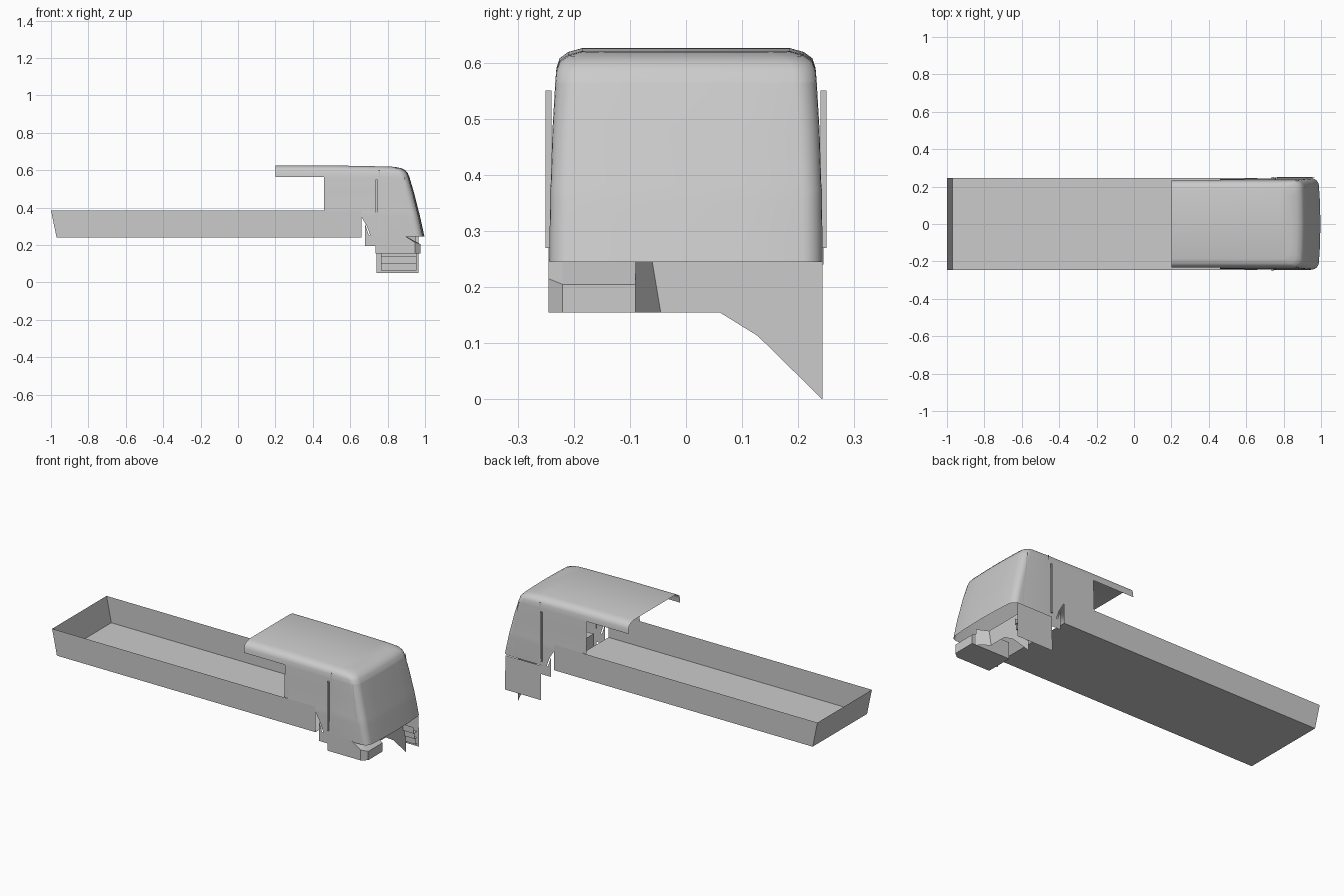
import bpy, math

if "Cube" in bpy.data.objects:
    bpy.data.objects.remove(bpy.data.objects["Cube"])


def make(name, verts, faces, smooth=False):
    me = bpy.data.meshes.new(name)
    me.from_pydata(verts, [], faces)
    me.update()
    ob = bpy.data.objects.new(name, me)
    bpy.context.collection.objects.link(ob)
    if smooth:
        bpy.context.view_layer.objects.active = ob
        for o in bpy.context.selected_objects:
            o.select_set(False)
        ob.select_set(True)
        bpy.ops.object.shade_smooth_by_angle(angle=math.radians(40))
    return ob


def box(name, lo, hi):
    v = [(x, y, z) for x in (lo[0], hi[0]) for y in (lo[1], hi[1]) for z in (lo[2], hi[2])]
    f = [(0, 1, 3, 2), (4, 6, 7, 5), (0, 4, 5, 1), (2, 3, 7, 6), (0, 2, 6, 4), (1, 5, 7, 3)]
    return make(name, v, f)


def prism(name, profile, y0, y1):
    # x-z outline extruded along y
    n = len(profile)
    v = [(x, y, z) for y in (y0, y1) for x, z in profile]
    f = [tuple(range(n)), tuple(reversed(range(n, 2 * n)))]
    f += [(i, i + n, (i + 1) % n + n, (i + 1) % n) for i in range(n)]
    return make(name, v, f)


def section(z, xb, xf, w, r, slope=0):
    # U-shaped plan outline with rounded front corners
    half = [(xb, -w), (max(xb, 0.5), -w), (0.76, -w)]
    for i in range(7):
        a = math.radians(-90 + 15 * i)
        half.append((xf - r + r * math.cos(a), -w + r + r * math.sin(a)))
    half += [(xf, -w * 0.5), (xf, 0)]
    pts = half + [(x, -y) for x, y in half[-2::-1]]
    out = []
    for x, y in pts:
        bow = 0.012 * (y / w) ** 2 * max(0, (x - 0.7) / 0.3)
        drop = slope * max(0, (x - 0.4) / 0.5) ** 2
        out.append((x - bow, y, z - drop))
    return out


def loft(name, sections, cap=False):
    n = len(sections[0])
    v = [p for s in sections for p in s]
    f = []
    for k in range(len(sections) - 1):
        for i in range(n - 1):
            a = k * n + i
            f.append((a, a + 1, a + n + 1, a + n))
    if cap:
        b = (len(sections) - 1) * n
        for i in range(n // 2):
            q = [b + i, b + i + 1, b + n - 2 - i, b + n - 1 - i]
            f.append(tuple(dict.fromkeys(q)))
    return make(name, v, f, True)


# open cargo tray with a sloping tail
T = 0.245
tray = [(-1, -T, .385), (-1, T, .385), (-.97, -T, .24), (-.97, T, .24),
        (.66, -T, .24), (.66, T, .24), (.66, -T, .385), (.66, T, .385)]
make("cargo_tray", tray, [(0, 1, 3, 2), (2, 3, 5, 4), (0, 2, 4, 6), (1, 7, 5, 3)])

# cab walls and windscreen, rear edge follows the wheel arch
loft("cab_shell", [section(*s) for s in [
    (.245, .71, .997, .243, .035), (.30, .69, .985, .243, .035),
    (.35, .66, .974, .242, .035), (.375, .60, .968, .242, .035),
    (.385, .46, .965, .241, .035), (.48, .46, .941, .238, .037),
    (.565, .46, .916, .233, .04)]])

# roof with rear overhang
loft("roof", [section(*s) for s in [
    (.565, .2, .916, .233, .04), (.590, .2, .907, .231, .04, .004),
    (.608, .2, .894, .225, .042, .008), (.619, .2, .872, .21, .045, .009),
    (.626, .2, .835, .185, .05, .010)]], True)

# door seams and pillars on both sides
for s, side in ((-1, "right"), (1, "left")):
    def strip(name, a, b, t, w0=.243):
        (x0, z0), (x1, z1) = a, b
        y0 = s * (w0 + .002)
        y1 = s * .236
        v = [(x0, y0, z0), (x0 + t, y0, z0), (x1 + t, y1, z1), (x1, y1, z1)]
        make(side + name, v, [(0, 1, 2, 3)])
    strip("_door_pillar", (.75, .25), (.75, .60), .008)
    strip("_window_pillar", (.925, .26), (.885, .565), .006)
    strip("_door_sill", (.76, .262), (.925, .262), .001)
    # rear arch lip below the door
    make(side + "_arch_lip",
         [(.68, s * .243, .195), (.745, s * .243, .195), (.745, s * .243, .25),
          (.70, s * .243, .25), (.68, s * .243, .31)], [(0, 1, 2, 3, 4)])
    box(side + "_door_handle_trim", (.735, min(s * .240, s * .250), .27),
        (.745, max(s * .240, s * .250), .55))

# bumper half on one side
bumper = [(.735, .155), (.975, .155), (.975, .205), (.90, .245), (.735, .25)]
prism("bumper_corner", bumper, -.22, -.09)
make("bumper_side",
     [(.735, -.245, .155), (.945, -.245, .155), (.945, -.245, .215), (.89, -.245, .25),
      (.735, -.245, .25), (.975, -.22, .155), (.975, -.22, .205), (.90, -.22, .245),
      (.735, -.22, .155)],
     [(0, 1, 2, 3, 4), (1, 5, 6, 2), (2, 6, 7, 3), (0, 8, 5, 1)])

# inner front panel, sloping down to the other side
make("inner_front_panel",
     [(.95, -.09, .155), (.95, -.09, .245), (.89, -.045, .155), (.89, -.06, .245),
      (.89, .06, .155), (.89, .128, .113), (.89, .243, 0), (.89, .243, .245)],
     [(0, 2, 3, 1), (2, 4, 5, 6, 7, 3)])

# lower door panel with entry steps
make("lower_door_panel",
     [(.74, .25, .05), (.965, .25, .05), (.965, .248, .245), (.74, .248, .245)],
     [(0, 1, 2, 3)])
for i, z in enumerate((.065, .10, .135)):
    d = .012 + .01 * i
    make("entry_step_%d" % (i + 1),
         [(.765, .248, z), (.955, .248, z), (.955, .248 - d, z), (.765, .248 - d, z),
          (.765, .248 - d, z + .035), (.955, .248 - d, z + .035)],
         [(0, 1, 2, 3), (3, 2, 5, 4)])
